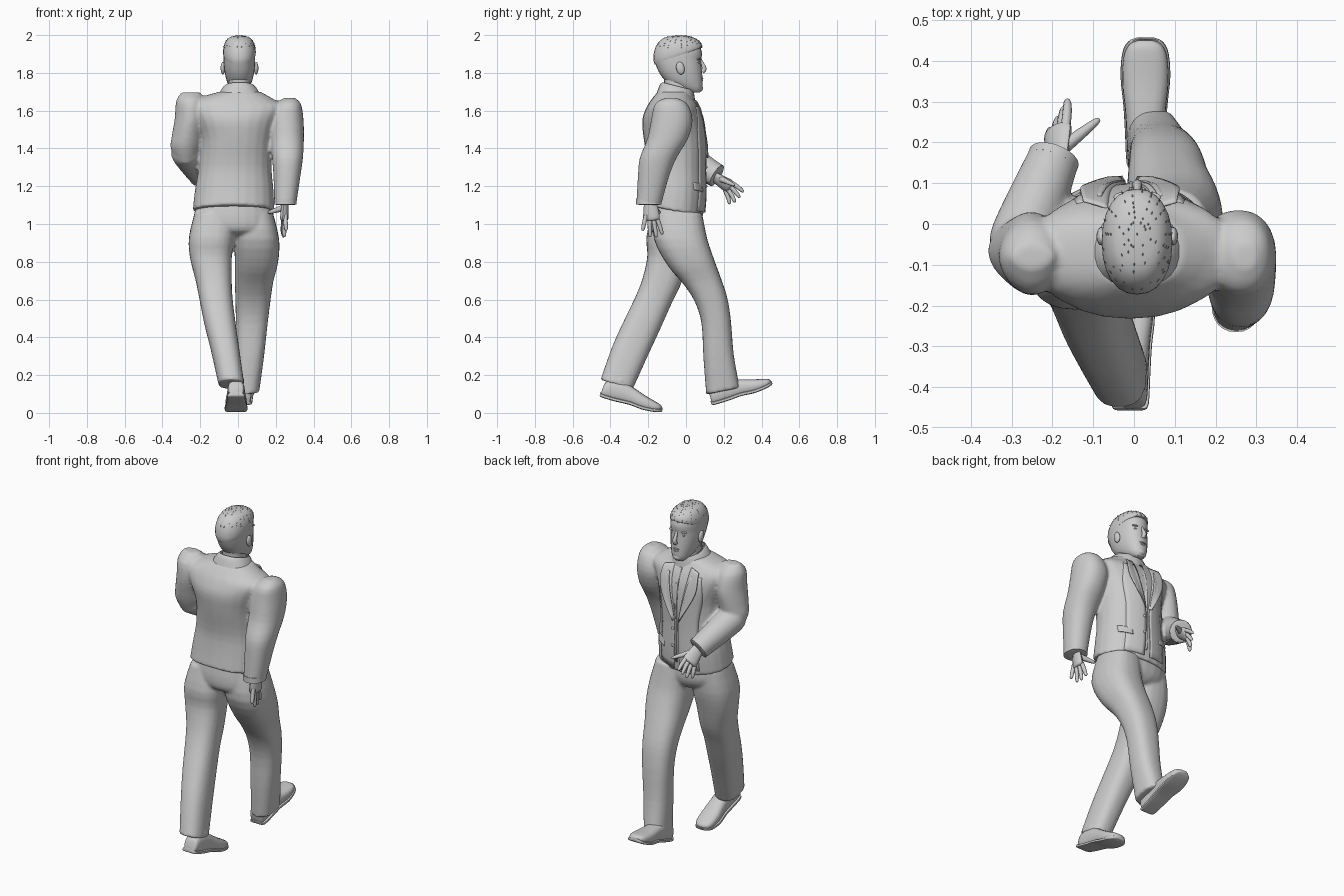
import bpy, bmesh, math, random
from mathutils import Vector, Matrix
from mathutils.bvhtree import BVHTree

if "Cube" in bpy.data.objects:
    bpy.data.objects.remove(bpy.data.objects["Cube"])
random.seed(4)

grey = bpy.data.materials.new("plain grey")
grey.use_nodes = True
COLOUR = (0.6, 0.6, 0.6, 1)
grey.diffuse_color = COLOUR
grey.node_tree.nodes["Principled BSDF"].inputs["Base Color"].default_value = COLOUR


def finish(name, bm, angle=50):
    bmesh.ops.recalc_face_normals(bm, faces=bm.faces)
    mesh = bpy.data.meshes.new(name)
    bm.to_mesh(mesh)
    bm.free()
    mesh.materials.append(grey)
    ob = bpy.data.objects.new(name, mesh)
    bpy.context.collection.objects.link(ob)
    bpy.ops.object.select_all(action="DESELECT")
    ob.select_set(True)
    bpy.context.view_layer.objects.active = ob
    bpy.ops.object.shade_smooth_by_angle(angle=math.radians(angle))
    return ob


def merge(name, parts, rounds):
    """Fuse overlapping parts into one cloth surface."""
    bpy.ops.object.select_all(action="DESELECT")
    for ob in parts:
        ob.select_set(True)
    bpy.context.view_layer.objects.active = parts[0]
    bpy.ops.object.join()
    ob = parts[0]
    ob.name = name
    mod = ob.modifiers.new("fuse", "REMESH")
    mod.mode, mod.voxel_size, mod.use_smooth_shade = "VOXEL", .009, True
    mod = ob.modifiers.new("soften", "SMOOTH")
    mod.factor, mod.iterations = .5, rounds
    return ob


def smooth_rows(rows, steps):
    """Pass a smooth curve through rows of numbers."""
    out = []
    for i in range(len(rows) - 1):
        a, b = rows[max(i - 1, 0)], rows[i]
        c, d = rows[i + 1], rows[min(i + 2, len(rows) - 1)]
        for s in range(steps):
            t = s / steps
            out.append([q + t / 2 * (r - p + t * (2 * p - 5 * q + 4 * r - w + t * (3 * (q - r) + w - p)))
                        for p, q, r, w in zip(a, b, c, d)])
    return out + [list(rows[-1])]


def skin(name, rings, caps=True, matrix=None):
    """Join rings of points into a tube."""
    bm = bmesh.new()
    loops = [[bm.verts.new(p) for p in ring] for ring in rings]
    n = len(loops[0])
    for a, b in zip(loops, loops[1:]):
        for i in range(n):
            j = (i + 1) % n
            bm.faces.new((a[i], a[j], b[j], b[i]))
    if caps:
        bm.faces.new(loops[0])
        bm.faces.new(loops[-1])
    if matrix:
        bm.transform(matrix)
    return finish(name, bm)


def oval(centre, u, v, n=24, power=0.9):
    pts = []
    for i in range(n):
        a = math.tau * i / n
        c, s = math.cos(a), math.sin(a)
        pts.append(centre + u * math.copysign(abs(c) ** power, c) + v * math.copysign(abs(s) ** power, s))
    return pts


def body(name, rows, caps=True, steps=3, power=0.9):
    """Loft through rows of x min, x max, y min, y max, z, tilt."""
    rings = []
    for x0, x1, y0, y1, z, tilt in smooth_rows(rows, steps):
        h = (y1 - y0) / 2
        rings.append(oval(Vector(((x0 + x1) / 2, (y0 + y1) / 2, z)),
                          Vector(((x1 - x0) / 2, 0, 0)), Vector((0, h, h * tilt)), power=power))
    return skin(name, rings, caps)


def limb(name, rows, wide=(1, 0, 0), flat=1.0, n=12):
    """Loft along a path of x, y, z, radius; flat squashes it across the wide axis."""
    rows = smooth_rows(rows, 3)
    rings = []
    for i, row in enumerate(rows):
        tangent = (Vector(rows[min(i + 1, len(rows) - 1)][:3]) - Vector(rows[max(i - 1, 0)][:3])).normalized()
        v = tangent.cross(Vector(wide)).normalized()
        u = v.cross(tangent)
        rings.append(oval(Vector(row[:3]), u * row[3], v * row[3] * flat, n, 1))
    return skin(name, rings)


def blob(name, loc, scale, turn=0):
    bm = bmesh.new()
    bmesh.ops.create_uvsphere(bm, u_segments=16, v_segments=10, radius=1)
    bm.transform(Matrix.LocRotScale(Vector(loc), Matrix.Rotation(turn, 3, "X"), Vector(scale)))
    return finish(name, bm)


# Jacket: body and sleeves fused together
jacket = merge("jacket", [body("jacket_body", [
    (-.24, .192, -.222, .09, 1.07, -.2), (-.228, .188, -.208, .1, 1.18, -.15),
    (-.208, .178, -.203, .097, 1.3, -.05), (-.2, .185, -.224, .1, 1.45, 0),
    (-.235, .215, -.232, .09, 1.55, 0), (-.265, .25, -.208, .066, 1.62, 0),
    (-.22, .185, -.18, .04, 1.663, 0), (-.1, .12, -.15, .022, 1.7, 0)], power=.9),
    body("left_sleeve", [
        (.245, .3, -.11, -.05, 1.668, 0), (.2, .334, -.165, .008, 1.635, 0), (.165, .347, -.185, .035, 1.55, 0),
        (.17, .349, -.205, .01, 1.45, 0), (.18, .344, -.245, -.05, 1.35, 0),
        (.188, .33, -.255, -.09, 1.25, 0), (.192, .308, -.263, -.132, 1.1, 0)]),
    body("right_upper_sleeve", [
        (-.3, -.2, -.11, -.05, 1.697, 0), (-.328, -.17, -.165, .005, 1.65, 0), (-.335, -.165, -.175, .03, 1.56, 0),
        (-.35, -.185, -.16, .022, 1.47, 0), (-.357, -.2, -.14, .01, 1.4, 0), (-.32, -.23, -.1, -.01, 1.32, 0)],
        power=1.1),
    limb("right_forearm", [
        (-.295, -.09, 1.41, .05), (-.28, -.05, 1.385, .078), (-.245, .04, 1.33, .075), (-.195, .165, 1.254, .063)],
        n=20)], 4)

# Trousers: seat and legs fused together
merge("trousers", [body("trouser_seat", [
    (-.22, .175, -.175, .07, 1.13, -.2), (-.23, .185, -.195, .08, 1.03, -.1),
    (-.2, .17, -.185, .068, .965, 0), (-.09, .07, -.12, .04, .93, 0)]),
    body("right_trouser_leg", [
        (-.23, -.03, -.18, .05, 1.06, 0), (-.26, -.02, -.21, .042, .93, 0), (-.254, -.033, -.205, .013, .82, -.1),
        (-.224, -.033, -.228, -.027, .7, -.2), (-.204, -.028, -.264, -.077, .6, -.25),
        (-.178, -.012, -.324, -.137, .47, -.3), (-.143, .008, -.388, -.202, .33, -.3),
        (-.103, .033, -.453, -.282, .15, -.3)], power=.8),
    body("left_trouser_leg", [
        (-.02, .185, -.165, .085, 1.06, 0), (-.02, .218, -.17, .113, .92, 0), (-.017, .213, -.094, .145, .8, .2),
        (-.017, .188, -.013, .183, .7, .2), (-.014, .173, .047, .218, .6, .15), (-.012, .158, .082, .238, .48, .1),
        (-.013, .138, .092, .253, .3, .1), (-.018, .113, .107, .285, .115, .2)], power=.8)], 4)

# Cuffs
body("left_cuff", [(.19, .31, -.265, -.13, 1.135, 0), (.19, .31, -.265, -.13, 1.102, 0)], steps=1)
limb("right_cuff", [(-.203, .145, 1.267, .064), (-.196, .163, 1.256, .064)], n=20)


# Hands: a flattened palm, four fingers and a thumb
def hand(side, wrist, first, last, tips, thumb, wide):
    wrist, first, last = Vector(wrist), Vector(first), Vector(last)
    mid = (first + last) / 2
    limb(side + "_palm", [(*wrist, .032), (*wrist.lerp(mid, .5), .04), (*mid, .044),
                          (*(mid + (mid - wrist) * .12), .03)], wide, .48)
    for i, tip in enumerate(tips):
        root = first.lerp(last, i / 3)
        tip = Vector(tip)
        limb(f"{side}_finger_{i + 1}", [(*root.lerp(wrist, .15), .012), (*root.lerp(tip, .5), .0115),
                                        (*root.lerp(tip, .9), .009), (*tip, .004)], wide, 1, 8)
    a, b = wrist.lerp(first, .35), Vector(thumb)
    limb(side + "_thumb", [(*a, .018), (*a.lerp(b, .5), .014), (*a.lerp(b, .9), .009), (*b, .004)], wide, 1, 8)


hand("left", (.25, -.19, 1.12), (.24, -.15, 1.025), (.25, -.215, 1.035),
     [(.235, -.125, .945), (.24, -.157, .93), (.245, -.19, .93), (.255, -.23, .965)], (.16, -.14, 1.06), (.2, 1, 0))
hand("right", (-.188, .15, 1.25), (-.165, .242, 1.222), (-.208, .213, 1.178),
     [(-.163, .305, 1.17), (-.172, .285, 1.14), (-.185, .26, 1.115), (-.203, .232, 1.105)],
     (-.085, .257, 1.205), (.65, .4, .6))


# Shoes: an upper and a sole lofted along the foot
def shoe(side, heel, pitch):
    place = Matrix.Translation(heel) @ Matrix.Rotation(math.radians(pitch), 4, "X")
    # rows of distance, half width, sole height, upper height
    rows = smooth_rows([(0, .03, .008, .06), (.015, .042, 0, .095), (.09, .046, .002, .115), (.16, .05, .008, .1),
                        (.23, .057, .005, .08), (.29, .053, .012, .067), (.32, .04, .02, .059),
                        (.332, .018, .027, .048)], 3)
    for part, grow in (("upper", 0), ("sole", .004)):
        rings = []
        for y, w, low, high in rows:
            if part == "sole":
                high = low + .018
            rings.append(oval(Vector((0, y + grow * (y - .16) * 6, (low + high) / 2)), Vector((w + grow, 0, 0)),
                              Vector((0, 0, (high - low) / 2)), 20, .75 if part == "upper" else .4))
        skin(f"{side}_shoe_{part}", rings, matrix=place)
    blob(side + "_ankle", place @ Vector((0, .075, .11)), (.042, .055, .05))


shoe("left", (.028, .14, .04), 15)
shoe("right", (-.01, -.456, .085), -18)

# Neck, head and hair
body("neck", [(-.06, .08, -.125, .03, 1.64, 0), (-.05, .066, -.115, .025, 1.73, 0), (-.05, .066, -.12, .02, 1.8, 0)])
body("head", [
    (-.02, .035, .03, .072, 1.695, 0), (-.04, .055, -.03, .086, 1.715, 0), (-.057, .072, -.1, .088, 1.75, 0),
    (-.068, .083, -.135, .086, 1.79, 0), (-.074, .089, -.155, .083, 1.83, 0), (-.076, .091, -.168, .081, 1.87, 0),
    (-.075, .09, -.165, .084, 1.91, 0), (-.065, .08, -.145, .06, 1.96, 0), (-.01, .025, -.06, 0, 1.985, 0)])
hair = body("hair", [
    (-.076, .091, -.166, .083, 1.89, .36), (-.079, .094, -.173, .086, 1.905, .25), (-.077, .092, -.168, .082, 1.935, .15),
    (-.066, .081, -.148, .066, 1.966, .06), (-.045, .06, -.11, .036, 1.988, 0), (-.01, .025, -.05, .0, 1.997, 0)])
bm = bmesh.new()
faces = [p for p in hair.data.polygons if p.center.z > 1.93]
for p in random.choices(faces, k=110):
    turn = (p.normal + Vector((0, .9, 0))).to_track_quat("Z", "Y")
    bmesh.ops.create_cone(bm, segments=4, radius1=.004, radius2=0, depth=.012, cap_ends=True,
                          matrix=Matrix.LocRotScale(p.center, turn, None))
finish("hair_tufts", bm)

# Face
limb("nose", [(.008, .075, 1.875, .006), (.008, .086, 1.85, .009), (.008, .097, 1.822, .012),
              (.008, .086, 1.805, .012)])
blob("upper_lip", (.008, .083, 1.772), (.022, .009, .005))
blob("lower_lip", (.008, .082, 1.761), (.018, .009, .006))
blob("chin", (.008, .072, 1.718), (.026, .018, .018))
for side, s in (("left", 1), ("right", -1)):
    blob(side + "_brow", (.008 + s * .034, .066, 1.873), (.024, .012, .005))
    blob(side + "_eye", (.008 + s * .034, .066, 1.855), (.013, .008, .006))
    blob(side + "_ear", (.008 + s * .088, -.03, 1.825), (.012, .022, .034), .2)

# Collar, standing higher at the back
body("jacket_collar", [
    (-.11, .125, -.155, .045, 1.675, -.2), (-.085, .1, -.138, .04, 1.715, -.25), (-.07, .085, -.125, .035, 1.73, -.25)],
    caps=False)
body("shirt_collar", [(-.075, .09, -.12, .05, 1.66, -.2), (-.06, .075, -.115, .04, 1.725, -.2)], caps=False)

# Front panels, lapels and pocket flaps laid on the jacket
tree = BVHTree.FromObject(jacket, bpy.context.evaluated_depsgraph_get())


def panel(name, inner, outer, lift, mirror):
    """Lay a strip on the jacket; its outer edge sinks into the cloth."""
    bm = bmesh.new()
    grid = []
    for a, b in zip(smooth_rows(inner, 5), smooth_rows(outer, 5)):
        row = []
        for i in range(7):
            x, z = Vector(a).lerp(Vector(b), i / 6)
            x = -.01 + mirror * x
            hit = tree.ray_cast(Vector((x, 1, z)), Vector((0, -1, 0)))[0]
            y = hit.y if hit else .075
            row.append(bm.verts.new((x, y + lift * (1 - i / 6) - .002, z)))
        grid.append(row)
    for r, s in zip(grid, grid[1:]):
        for i in range(6):
            bm.faces.new((r[i], r[i + 1], s[i + 1], s[i]))
    ob = finish(name, bm)
    mod = ob.modifiers.new("thickness", "SOLIDIFY")
    mod.thickness, mod.offset = .005, 0


for side, s in (("left", 1), ("right", -1)):
    panel(side + "_jacket_front", [(.07, 1.62), (.045, 1.5), (.012, 1.33), (.02, 1.06)],
          [(.13, 1.62), (.14, 1.5), (.12, 1.33), (.13, 1.07)], .01, s)
    panel(side + "_lapel", [(.115, 1.65), (.115, 1.53), (.02, 1.35)], [(.055, 1.66), (.045, 1.55), (.01, 1.36)], .022, s)
    panel(side + "_pocket_flap", [(.09, 1.17), (.16, 1.18)], [(.09, 1.21), (.16, 1.22)], .006, s)
panel("shirt_placket", [(0, 1.65), (0, 1.1)], [(.015, 1.65), (.015, 1.1)], .006, 1)
for z in (1.3, 1.2):
    blob("jacket_button", (.015, .108, z), (.008, .005, .008))
